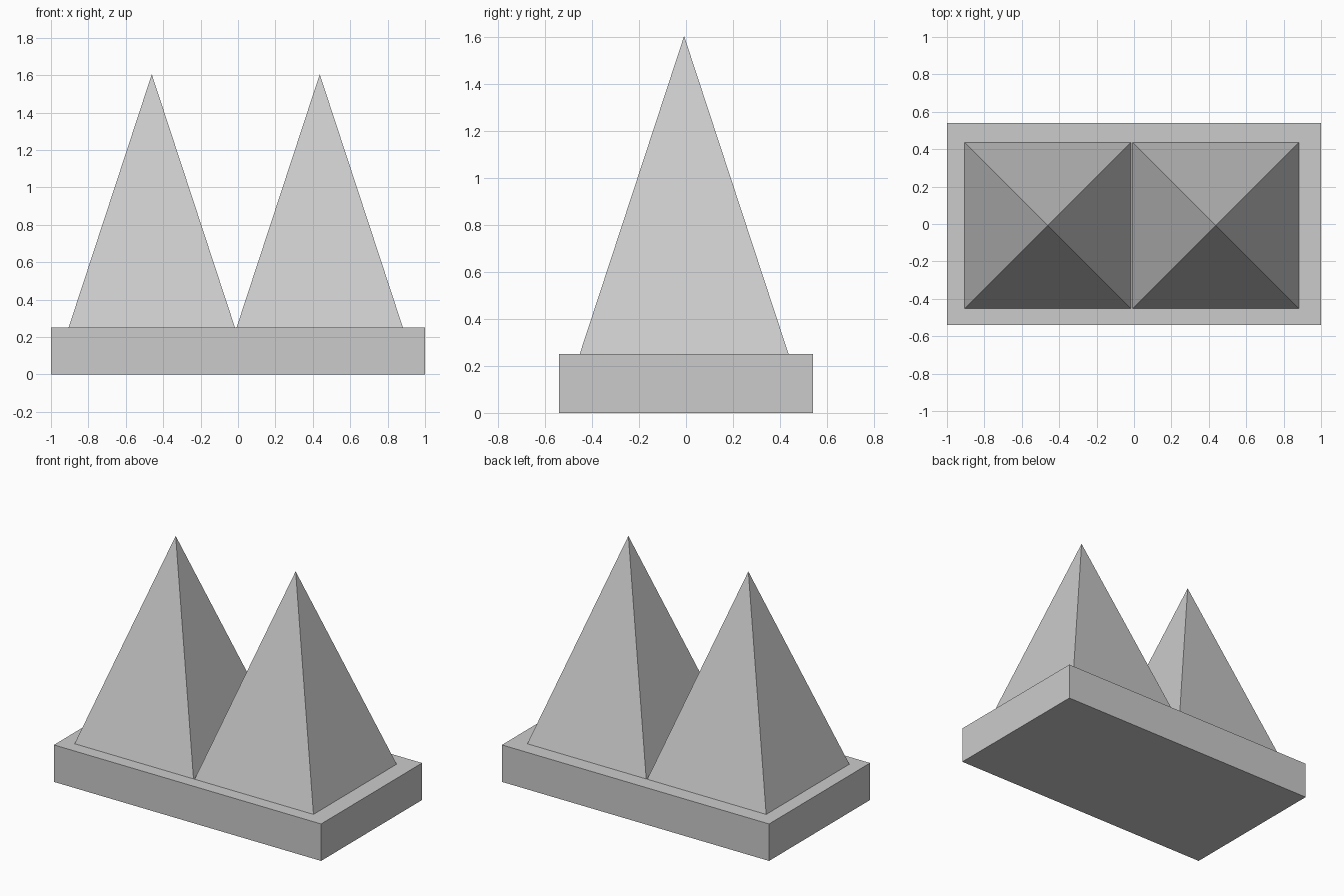
import bpy
import math

if "Cube" in bpy.data.objects:
    bpy.data.objects.remove(bpy.data.objects["Cube"])

BASE_H = 0.25
APEX_Z = 1.605
HALF = 0.445  # half width of each pyramid

# rectangular base slab
bpy.ops.mesh.primitive_cube_add(size=1, location=(0, 0, BASE_H / 2))
base = bpy.context.object
base.name = "base_slab"
base.scale = (2.0, 1.08, BASE_H)
bpy.ops.object.transform_apply(location=False, rotation=False, scale=True)


# square pyramid standing on the slab
def pyramid(name, x, y):
    h = APEX_Z - BASE_H
    bpy.ops.mesh.primitive_cone_add(
        vertices=4, radius1=HALF * math.sqrt(2), radius2=0, depth=h,
        location=(x, y, BASE_H + h / 2), rotation=(0, 0, math.pi / 4))
    bpy.context.object.name = name
    bpy.ops.object.transform_apply(location=False, rotation=True, scale=False)


pyramid("left_pyramid", -0.461, -0.008)
pyramid("right_pyramid", 0.437, -0.008)
